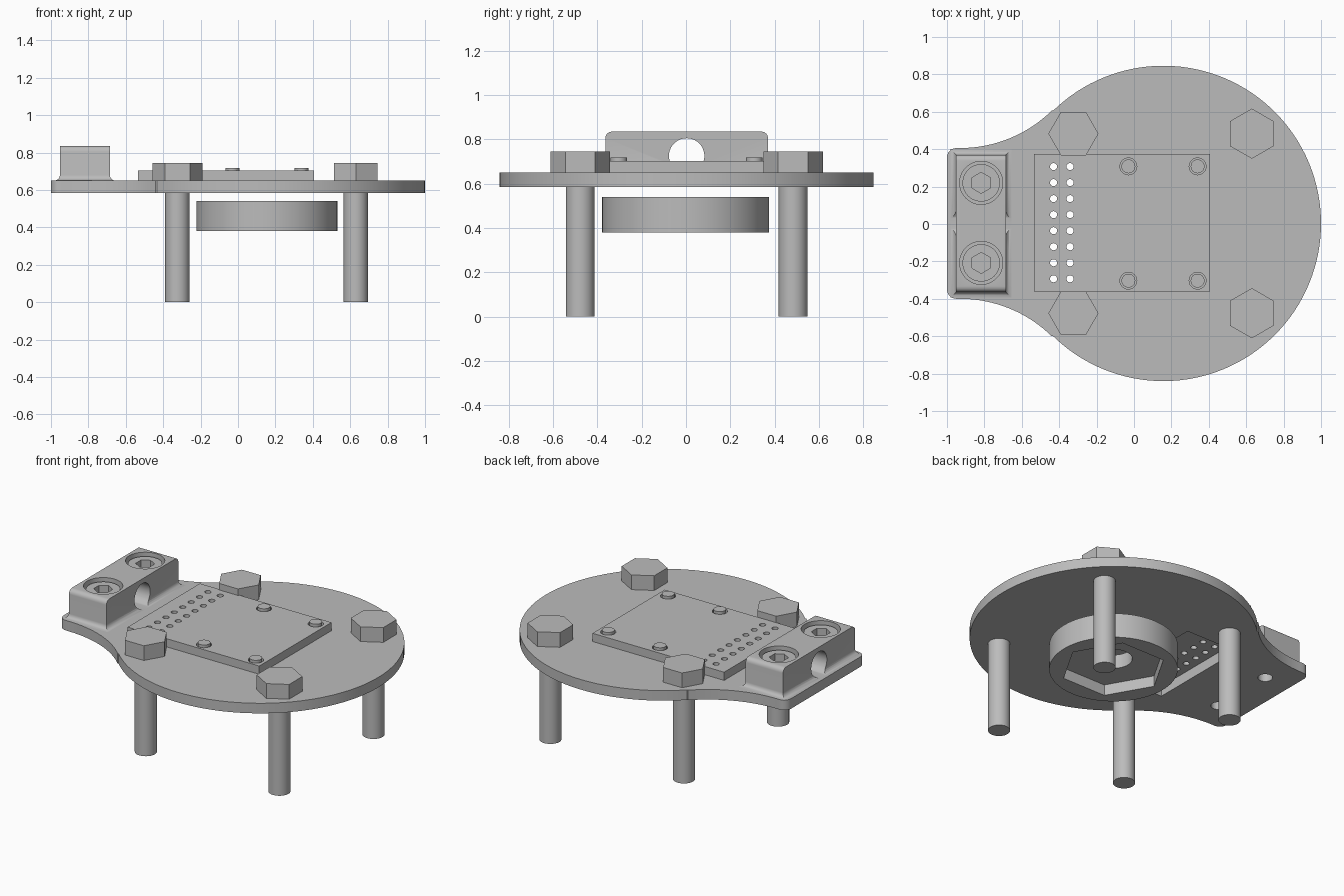
import bpy, bmesh, math
from mathutils import Vector

if "Cube" in bpy.data.objects:
    bpy.data.objects.remove(bpy.data.objects["Cube"])

gray = bpy.data.materials.new("plain_gray")
gray.diffuse_color = (0.50, 0.50, 0.50, 1)
gray.use_nodes = True
gray.node_tree.nodes["Principled BSDF"].inputs["Base Color"].default_value = gray.diffuse_color
Y0 = 0.003  # sideways offset of the parts


def finish(bm, name):
    bmesh.ops.recalc_face_normals(bm, faces=bm.faces)
    me = bpy.data.meshes.new(name)
    bm.to_mesh(me)
    bm.free()
    me.materials.append(gray)
    ob = bpy.data.objects.new(name, me)
    bpy.context.collection.objects.link(ob)
    return ob


def loft(name, rings):
    """Skin a stack of equal-length point rings and cap both ends."""
    bm = bmesh.new()
    vs = [[bm.verts.new(p) for p in r] for r in rings]
    n = len(vs[0])
    for a, b in zip(vs, vs[1:]):
        for i in range(n):
            j = (i + 1) % n
            bm.faces.new((a[i], a[j], b[j], b[i]))
    bm.faces.new(vs[0][::-1])
    bm.faces.new(vs[-1])
    return finish(bm, name)


def prism(name, pts, z0, z1):
    return loft(name, [[(x, y, z) for x, y in pts] for z in (z0, z1)])


def arc(cx, cy, r, a0, a1, n):
    return [(cx + r * math.cos(math.radians(a0 + (a1 - a0) * i / n)),
             cy + r * math.sin(math.radians(a0 + (a1 - a0) * i / n))) for i in range(n + 1)]


def cyl(name, x, y, r, z0, z1, n=40, turn=0):
    return prism(name, arc(x, y, r, turn, turn + 360, n)[:-1], z0, z1)


def box(name, x0, x1, y0, y1, z0, z1):
    return prism(name, [(x0, y0), (x1, y0), (x1, y1), (x0, y1)], z0, z1)


def cut(ob, *cutters):
    for c in cutters:
        m = ob.modifiers.new("cut", "BOOLEAN")
        m.operation, m.solver, m.object = "DIFFERENCE", "EXACT", c
        bpy.context.view_layer.objects.active = ob
        bpy.ops.object.modifier_apply(modifier=m.name)
        bpy.data.objects.remove(c)


# base plate: disc blended into a narrow tab by concave arcs
R, FR, FX, FY = 0.843, 0.7005, -0.93, 0.403
cy = FY + FR
t = math.degrees(math.atan2(cy, -1.08))
half = arc(0.157, 0, R, 0, t, 48)
half += arc(FX, cy, FR, t - 180, -90, 16)
half += arc(-0.95, FY - 0.05, 0.05, 90, 180, 6)
outline = half + [(x, -y) for x, y in half[:0:-1]]
plate = prism("base_plate", [(x, y + Y0) for x, y in outline], 0.585, 0.65)
cut(plate, box("slot_cutter", -0.49, -0.12, -0.335, 0.345, 0.5, 0.7))

# circuit board with two rows of pin holes
board = box("circuit_board", -0.535, 0.405, -0.362, 0.375, 0.65, 0.703)
for x in (-0.43, -0.342):
    for i in range(8):
        cut(board, cyl("pin_cutter", x, -0.293 + i * 0.0857, 0.019, 0.6, 0.75, 16))

# board posts standing in clearance holes
for x in (-0.03, 0.34):
    for y in (-0.303, 0.308):
        cut(board, cyl("post_cutter", x, y, 0.045, 0.6, 0.75, 24))
        cyl("board_post", x, y, 0.037, 0.645, 0.717, 24)

# leg bolts: hex head with long shank
for x, turn in ((-0.324, 0), (0.63, 30)):
    for s in (-1, 1):
        y = s * 0.48 + Y0
        cyl("bolt_head", x, y, 0.134, 0.65, 0.745, 6, turn)
        cyl("leg_shank", x, y, 0.065, 0, 0.65)

# round puck with hexagonal pocket and centre bore
puck = cyl("puck", 0.155, -0.002, 0.376, 0.38, 0.54, 96)
cut(puck, cyl("pocket_cutter", 0.155, -0.002, 0.31, 0.3, 0.45, 6),
    cyl("bore_cutter", 0.155, -0.002, 0.11, 0.3, 0.6))

# clamp block: flared foot, rounded top corners
rings = []
foot = [(0.03 * (1 - math.sin(math.radians(a))), 0.03 * (1 - math.cos(math.radians(a))))
        for a in (0, 22, 45, 67, 90)]
crown = [(-0.03 * (1 - math.cos(math.radians(a))), 0.155 + 0.03 * math.sin(math.radians(a)))
         for a in (0, 22, 45, 67, 90)]
for off, z in foot + crown:
    dx, dy = max(off, 0), 0.367 + off
    rings.append([(-0.952 - dx, Y0 - dy, 0.65 + z), (-0.685 + dx, Y0 - dy, 0.65 + z),
                  (-0.685 + dx, Y0 + dy, 0.65 + z), (-0.952 - dx, Y0 + dy, 0.65 + z)])
block = loft("clamp_block", rings)

# cross hole through the clamp
tube = [[(x, Y0 + y, 0.725 + z) for y, z in arc(0, 0, 0.08, 0, 360, 40)[:-1]] for x in (-1.1, -0.5)]
tube_cutter = loft("tube_cutter", tube)
box_cut = box("foot_trim", -1.1, -0.5, -1, 1, 0.4, 0.6501)
cut(tube_cutter, box_cut)
cut(block, tube_cutter)

# recessed cap screws in the clamp
for y in (-0.208, 0.22):
    x = -0.817
    cut(block, cyl("counterbore_cutter", x, y, 0.115, 0.73, 0.9, 48),
        cyl("shaft_cutter", x, y, 0.043, 0.6, 0.8, 24))
    cut(plate, cyl("plate_hole_cutter", x, y, 0.043, 0.5, 0.7, 24))
    head = cyl("cap_screw", x, y, 0.1, 0.73, 0.815, 48)
    cut(head, cyl("socket_cutter", x, y, 0.056, 0.765, 0.9, 6, 30))

# smooth round walls, keep hard edges
for ob in bpy.context.scene.objects:
    ob.select_set(True)
    bpy.context.view_layer.objects.active = ob
bpy.ops.object.shade_smooth_by_angle(angle=math.radians(28))
